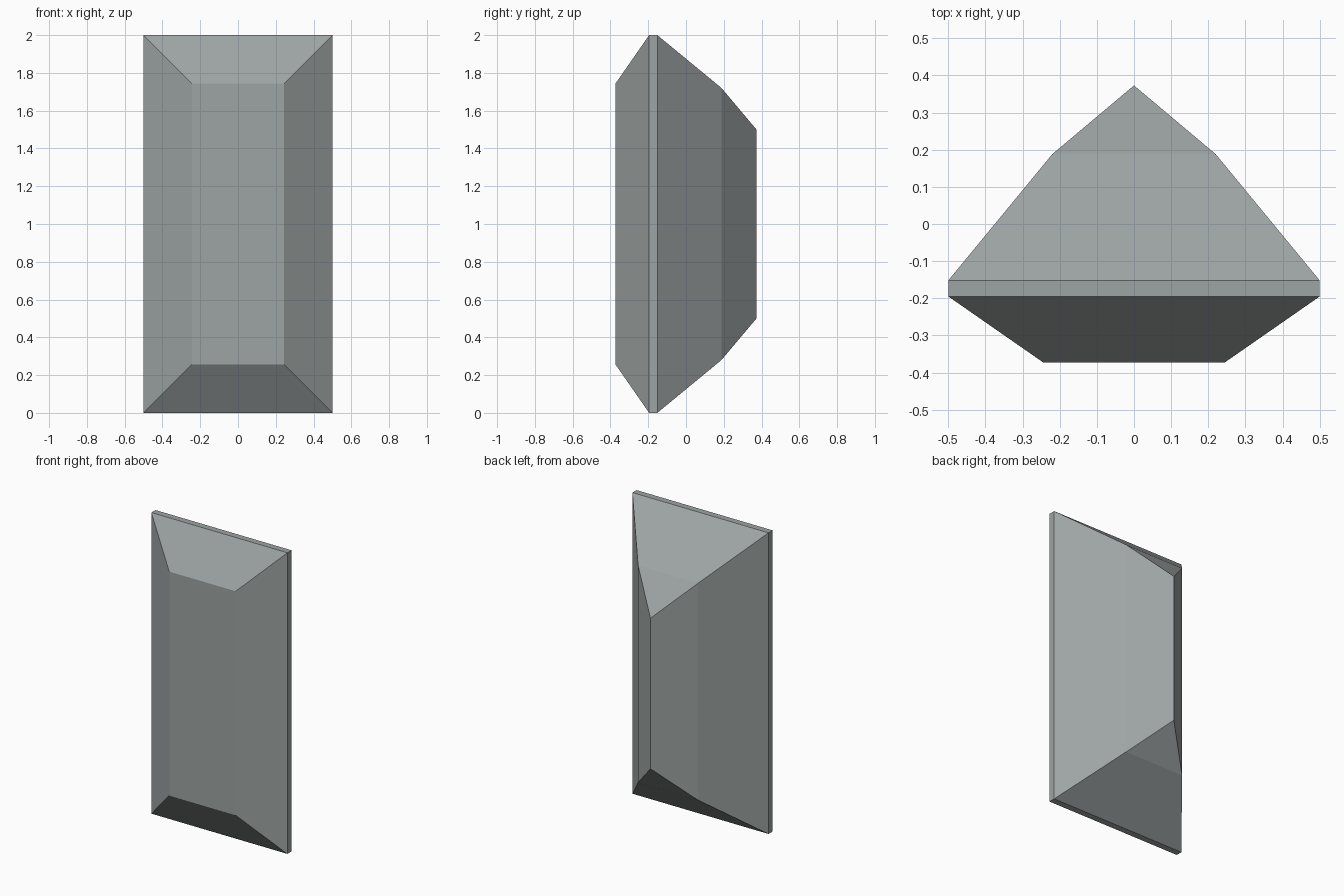
import bpy, bmesh

if "Cube" in bpy.data.objects:
    bpy.data.objects.remove(bpy.data.objects["Cube"])

# Step-cut gem: rectangular rings stacked from front table to back keel
# (y position, inset from the 1 x 2 outline)
RINGS = [(-0.373, 0.256), (-0.195, 0.0), (-0.152, 0.0), (0.188, 0.28), (0.373, 0.5)]

bm = bmesh.new()
loops = []
for y, inset in RINGS:
    hx, hz = 0.5 - inset, 1.0 - inset
    loops.append([bm.verts.new((sx * hx, y, 1.0 + sz * hz))
                  for sx, sz in ((-1, -1), (1, -1), (1, 1), (-1, 1))])

# Table face and the facets between rings
bm.faces.new(loops[0])
for a, b in zip(loops, loops[1:]):
    for i in range(4):
        j = (i + 1) % 4
        bm.faces.new((a[i], b[i], b[j], a[j]))

# Last ring has no width: weld it into the keel edge
bmesh.ops.remove_doubles(bm, verts=bm.verts, dist=0.0001)
bmesh.ops.recalc_face_normals(bm, faces=bm.faces)

mesh = bpy.data.meshes.new("gem")
bm.to_mesh(mesh)
bm.free()

# Dark cool grey stone
stone = bpy.data.materials.new("stone")
stone.diffuse_color = (0.34, 0.375, 0.37, 1.0)
stone.use_nodes = True
stone.node_tree.nodes["Principled BSDF"].inputs["Base Color"].default_value = stone.diffuse_color
mesh.materials.append(stone)
bpy.context.collection.objects.link(bpy.data.objects.new("gem", mesh))
